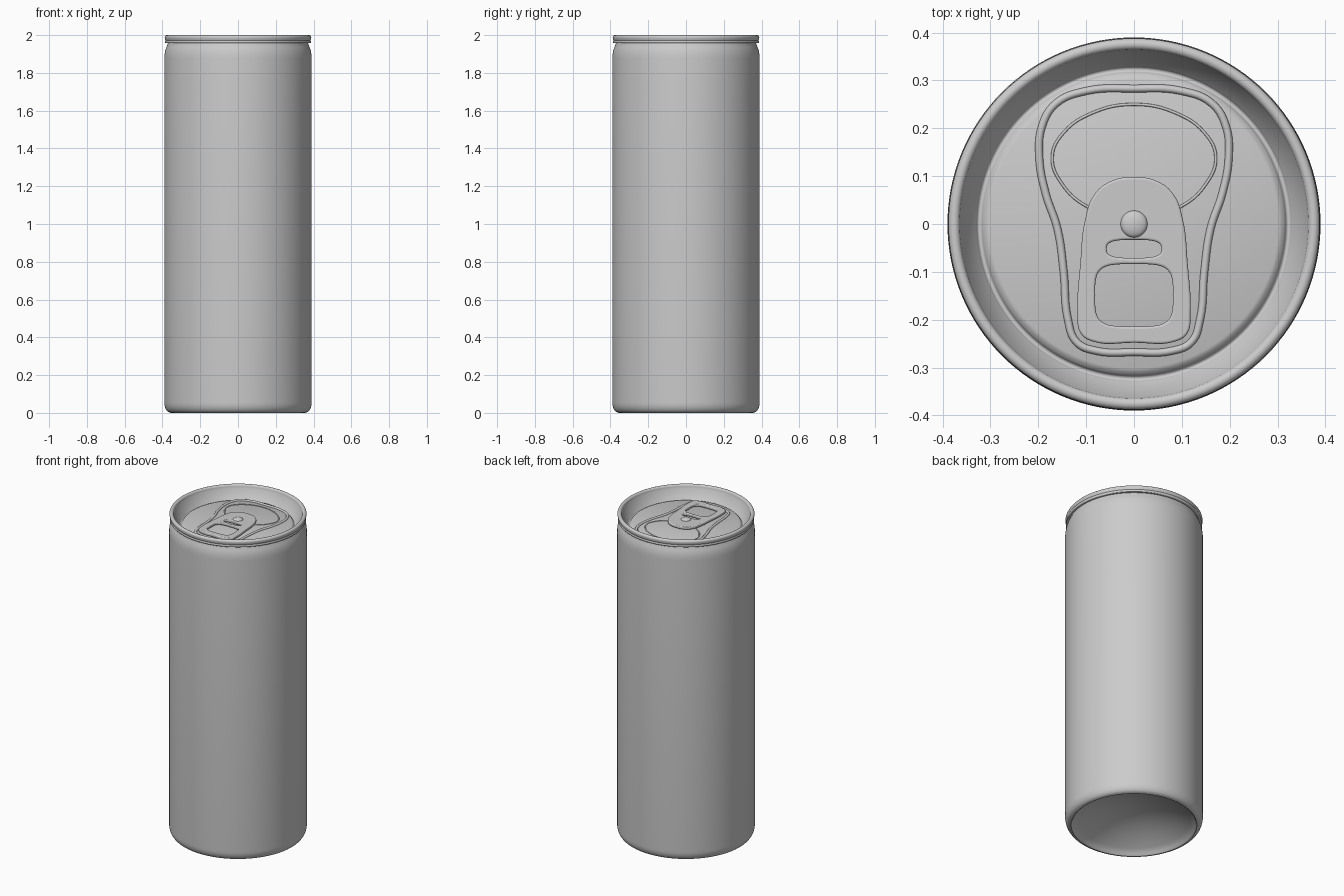
import bpy, bmesh, math

if "Cube" in bpy.data.objects:
    bpy.data.objects.remove(bpy.data.objects["Cube"])

PANEL_Z = 1.932


def smooth(ob, angle=40):
    bpy.ops.object.select_all(action='DESELECT')
    ob.select_set(True)
    bpy.context.view_layer.objects.active = ob
    bpy.ops.object.shade_smooth_by_angle(angle=math.radians(angle))


def arc(cr, cz, rad, a0, a1, n=8):
    """Points on an arc in the (radius, height) plane."""
    return [(cr + rad * math.cos(math.radians(a0 + (a1 - a0) * i / n)),
             cz + rad * math.sin(math.radians(a0 + (a1 - a0) * i / n))) for i in range(n + 1)]


def lathe(name, profile, loc=(0, 0, 0), steps=128):
    """Spin a (radius, height) profile around z."""
    bm = bmesh.new()
    vs = [bm.verts.new((r, 0, z)) for r, z in profile]
    es = [bm.edges.new(p) for p in zip(vs, vs[1:])]
    bmesh.ops.spin(bm, geom=vs + es, cent=(0, 0, 0), axis=(0, 0, 1),
                   angle=math.tau, steps=steps, use_merge=True)
    bmesh.ops.remove_doubles(bm, verts=bm.verts, dist=1e-5)
    bmesh.ops.recalc_face_normals(bm, faces=bm.faces)
    me = bpy.data.meshes.new(name)
    bm.to_mesh(me)
    bm.free()
    ob = bpy.data.objects.new(name, me)
    bpy.context.collection.objects.link(ob)
    ob.location = loc
    smooth(ob)
    return ob


def outline_object(name, halves, z, bevel, extrude=0, fill=False):
    """Closed smooth loops from right-hand halves, mirrored in x."""
    cu = bpy.data.curves.new(name, 'CURVE')
    cu.dimensions = '2D' if fill else '3D'
    cu.fill_mode = 'BOTH' if fill else 'FULL'
    cu.resolution_u = 6
    cu.bevel_depth = bevel
    cu.bevel_resolution = 3
    cu.extrude = extrude
    cu.offset = -bevel if fill else 0
    for half in halves:
        pts = half + [(-x, y) for x, y in half[-2:0:-1]]
        sp = cu.splines.new('BEZIER')
        sp.bezier_points.add(len(pts) - 1)
        sp.use_cyclic_u = True
        for bp, (x, y) in zip(sp.bezier_points, pts):
            bp.co = (x, y, 0)
            bp.handle_left_type = bp.handle_right_type = 'AUTO'
    ob = bpy.data.objects.new(name, cu)
    bpy.context.collection.objects.link(ob)
    ob.location.z = z
    bpy.ops.object.select_all(action='DESELECT')
    ob.select_set(True)
    bpy.context.view_layer.objects.active = ob
    bpy.ops.object.convert(target='MESH')
    ob = bpy.context.view_layer.objects.active
    smooth(ob)
    return ob


def rounded_half(w, y0, y1, power):
    """Right half of a superellipse of half width w between y0 and y1."""
    pts = []
    for i in range(13):
        a = math.pi * i / 12
        s, c = math.sin(a), math.cos(a)
        pts.append((w * max(s, 0) ** (2 / power) if 0 < i < 12 else 0,
                    (y0 + y1) / 2 + (y1 - y0) / 2 * math.copysign(abs(c) ** (2 / power), c)))
    return pts


# Can body: domed base, foot, straight wall and tapered neck
dome = [(0.345 * i / 12, 0.11 * (1 - (i / 12) ** 2) + 0.012) for i in range(13)]
foot = [(0.350, 0.003), (0.356, 0)] + [
    (0.36 + 0.03 * math.sin(math.radians(a)), 0.055 - 0.053 * math.cos(math.radians(a)))
    for a in range(10, 91, 10)]
neck = [(0.39, 1.875), (0.389, 1.895), (0.386, 1.915), (0.380, 1.935), (0.373, 1.95), (0.371, 1.962)]
lathe("can_body", dome + foot + neck)

# Lid: seamed rim, sloped wall, countersunk groove and raised panel
seam = [(0.371, 1.957), (0.381, 1.957)] + arc(0.381, 1.962, 0.005, -60, 0, 3)
seam += [(0.386, 1.968), (0.384, 1.972), (0.386, 1.976)]
rim = arc(0.376, 1.988, 0.012, 0, 180, 10)
wall = [(0.362, 1.980), (0.330, 1.922)]
groove = arc(0.323, 1.921, 0.006, 0, -180, 6)
panel = [(0.314, 1.924), (0.309, 1.929), (0.302, PANEL_Z), (0, PANEL_Z)]
lathe("lid", seam + rim + wall + groove + panel)

# Raised bead around the opening and tab
outline_object("lid_bead", [[(0, .283), (.10, .278), (.163, .252), (.192, .205), (.198, .14),
                             (.185, .065), (.160, -.01), (.147, -.10), (.138, -.20),
                             (.120, -.247), (.08, -.265), (0, -.268)]], PANEL_Z, 0.008)

# Score line of the mouth
outline_object("mouth_score", [[(0, .25), (.085, .233), (.148, .19), (.171, .14),
                                (.150, .083), (.095, .035), (0, .01)]], PANEL_Z, 0.003)

# Pull tab with slot and finger hole
tab_edge = [(0, .098), (.045, .091), (.082, .063), (.102, .01), (.112, -.08),
            (.118, -.19), (.112, -.228), (.088, -.245), (0, -.248)]
outline_object("pull_tab", [tab_edge, rounded_half(.057, -.071, -.033, 3),
                            rounded_half(.081, -.214, -.084, 4)],
               PANEL_Z + 0.013, 0.005, 0.004, True)

# Rivet
lathe("rivet", [(0.028, 0), (0.028, 0.022)] + [
    (0.028 * math.cos(math.radians(a)), 0.022 + 0.01 * math.sin(math.radians(a)))
    for a in (20, 40, 60, 75)] + [(0, 0.032)], (0, 0, PANEL_Z), 32)
